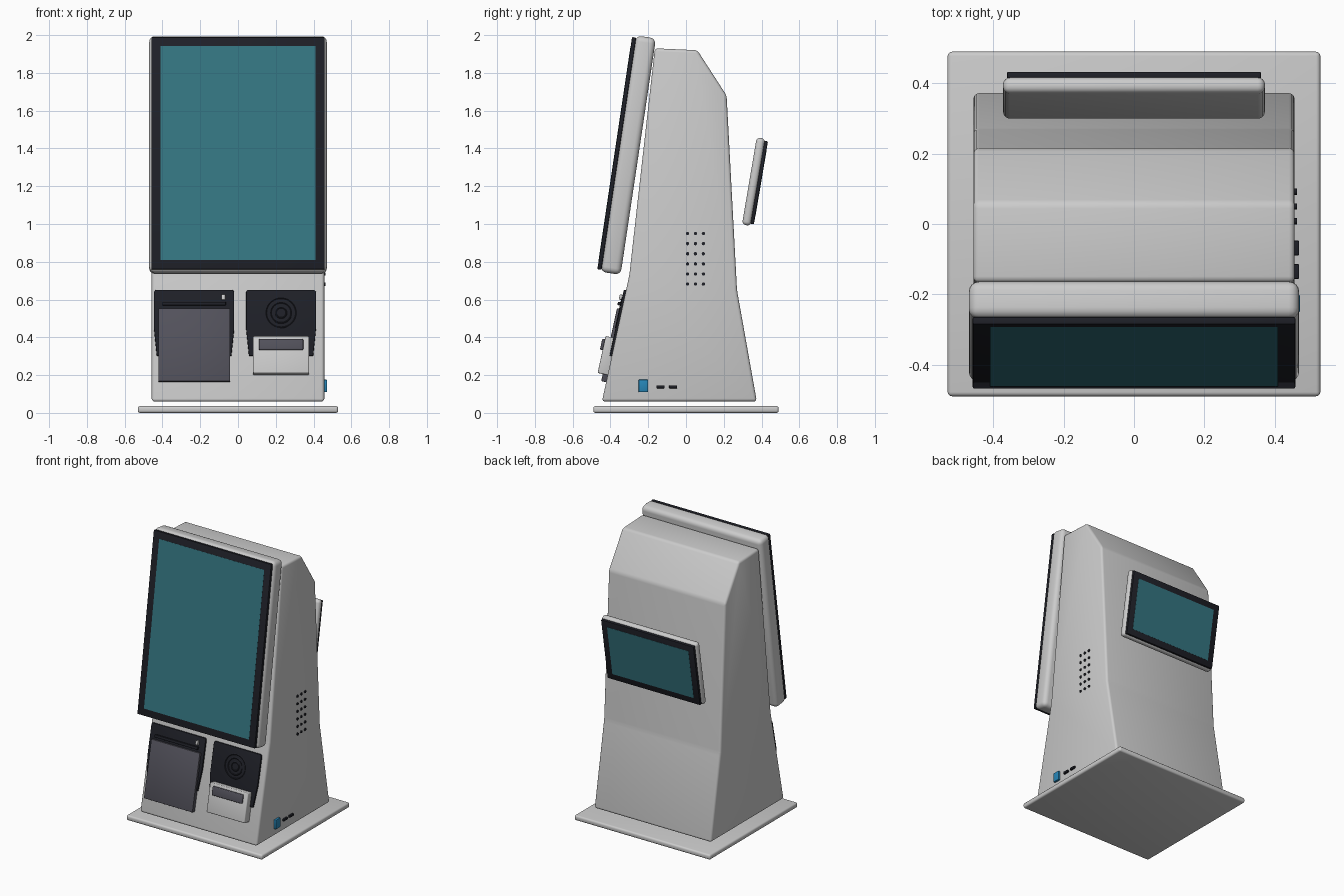
import bpy, bmesh, math
from mathutils import Matrix, Vector

if "Cube" in bpy.data.objects:
    bpy.data.objects.remove(bpy.data.objects["Cube"])


def material(name, r, g, b):
    m = bpy.data.materials.new(name)
    m.diffuse_color = (r, g, b, 1)
    m.use_nodes = True
    m.node_tree.nodes["Principled BSDF"].inputs["Base Color"].default_value = m.diffuse_color
    return m


BLACK = material("black_plastic", 0.013, 0.014, 0.02)
TEAL = material("teal_glass", 0.035, 0.18, 0.22)
FLAP = material("dark_grey", 0.085, 0.083, 0.105)
BLUE = material("blue_plastic", 0.02, 0.24, 0.48)


def finish(name, bm, mat=None, bevel=0, segs=3, loc=(0, 0, 0), tilt=0):
    """Bevel, place (tilt leans the top backwards) and smooth a bmesh."""
    bmesh.ops.recalc_face_normals(bm, faces=bm.faces)
    if bevel:
        bmesh.ops.bevel(bm, geom=bm.edges[:], offset=bevel, segments=segs,
                        profile=0.5, affect='EDGES', clamp_overlap=True)
    me = bpy.data.meshes.new(name)
    bm.to_mesh(me)
    bm.free()
    ob = bpy.data.objects.new(name, me)
    bpy.context.collection.objects.link(ob)
    ob.location = loc
    ob.rotation_euler.x = -tilt
    if mat:
        me.materials.append(mat)
    bpy.ops.object.select_all(action='DESELECT')
    bpy.context.view_layer.objects.active = ob
    ob.select_set(True)
    bpy.ops.object.shade_smooth_by_angle(angle=math.radians(35))
    return ob


def box(name, size, loc, mat=None, bevel=0, tilt=0, segs=3):
    bm = bmesh.new()
    bmesh.ops.create_cube(bm, size=1)
    bmesh.ops.scale(bm, vec=size, verts=bm.verts)
    return finish(name, bm, mat, bevel, segs, loc, tilt)


def prism(name, points, vec, mat=None, bevel=0, loc=(0, 0, 0), tilt=0):
    """Extrude a closed 3D outline along vec."""
    bm = bmesh.new()
    f = bm.faces.new([bm.verts.new(p) for p in points])
    new = bmesh.ops.extrude_face_region(bm, geom=[f])["geom"]
    bmesh.ops.translate(bm, vec=vec, verts=[v for v in new if isinstance(v, bmesh.types.BMVert)])
    if f.is_valid and len(bm.faces) == len(points) + 1:
        bm.faces.new([v for v in f.verts])
    return finish(name, bm, mat, bevel, 3, loc, tilt)


def display(name, w, h, depth, glass, margin, centre, tilt, side, r):
    """Rounded housing, black front plate and teal screen; side=-1 faces front."""
    rot = Matrix.Rotation(-tilt, 3, 'X')
    c = Vector(centre)
    at = lambda y: c + rot @ Vector((0, side * y, 0))
    half = depth / 2
    box(name + "_housing", (w, depth - glass, h), at(-glass / 2), None, r, tilt, 4)
    box(name + "_bezel", (w - 0.022, glass + 0.004, h - 0.022), at(half - glass / 2 - 0.002),
        BLACK, 0.005, tilt, 2)
    box(name + "_screen", (w - 2 * margin, 0.004, h - 2 * margin), at(half - 0.001), TEAL, 0, tilt)


# base plate and body
box("base_plate", (1.06, 0.98, 0.036), (0, 0, 0.018), None, 0.012)
profile = [(-0.445, 0.06), (0.375, 0.06), (0.27, 0.65), (0.215, 1.68),
           (0.06, 1.92), (-0.165, 1.93), (-0.30, 0.73)]
prism("body", [(-0.457, y, z) for y, z in profile], (0.914, 0, 0), None, 0.016)

# main and rear displays
display("main_display", 0.94, 1.265, 0.126, 0.018, 0.06, (0, -0.315, 1.366),
        math.radians(8.5), -1, 0.03)
display("rear_display", 0.745, 0.468, 0.062, 0.016, 0.055, (0, 0.366, 1.223),
        math.radians(9.6), 1, 0.02)

# sloped lower front
SLOPE = math.atan2(0.145, 0.67)


def front(x, z, out):
    return (x, -0.30 - (0.73 - z) * 0.2164 - out, z)


def front_panel(name, x0, x1):
    xc, w = (x0 + x1) / 2, (x1 - x0) / 2
    outline = [(-w, -0.03), (-w + 0.015, -0.178), (w - 0.015, -0.178), (w, -0.03),
               (w, 0.168), (w - 0.008, 0.178), (-w + 0.008, 0.178), (-w, 0.168)]
    prism(name, [(x, -0.012, z) for x, z in outline], (0, 0.03, 0), BLACK, 0.003,
          front(xc, 0.475, 0), SLOPE)


front_panel("printer_panel", -0.445, -0.02)
front_panel("scanner_panel", 0.043, 0.413)
box("printer_flap", (0.38, 0.03, 0.395), front(-0.232, 0.358, 0.012), FLAP, 0.004, SLOPE, 2)
box("receipt_slot", (0.335, 0.03, 0.018), front(-0.232, 0.577, 0.014), BLACK, 0.003, SLOPE, 2)
box("status_light", (0.02, 0.02, 0.028), front(-0.077, 0.612, 0.018), None, 0.003, SLOPE, 2)
box("card_reader", (0.297, 0.06, 0.2), front(0.228, 0.303, 0.025), None, 0.006, SLOPE)
box("card_slot", (0.235, 0.02, 0.06), front(0.228, 0.362, 0.06), FLAP, 0.006, SLOPE)

# scanner rings
for i, r in enumerate((0.028, 0.055, 0.08)):
    bm = bmesh.new()
    n = 40
    ring = []
    for k in range(n):
        a = 2 * math.pi * k / n
        ring.append([bm.verts.new((q * math.cos(a), y, q * math.sin(a)))
                     for q, y in ((r - 0.004, 0), (r, -0.003), (r + 0.004, 0))])
    for k in range(n):
        p, q = ring[k], ring[(k + 1) % n]
        for j in range(2):
            bm.faces.new((p[j], q[j], q[j + 1], p[j + 1]))
    finish(f"scanner_ring_{i + 1}", bm, BLACK, 0, 1, front(0.228, 0.53, 0.0123), SLOPE)

# right side: vent holes, button and ports
bm = bmesh.new()
for i in range(3):
    for j in range(6):
        m = Matrix.Translation((0.457, 0.008 + 0.042 * i, 0.682 + 0.0535 * j)) @ Matrix.Rotation(math.pi / 2, 4, 'Y')
        bmesh.ops.create_cone(bm, cap_ends=True, segments=12, radius1=0.009,
                              radius2=0.009, depth=0.012, matrix=m)
finish("side_vents", bm, BLACK)
box("power_button", (0.03, 0.05, 0.065), (0.457, -0.226, 0.143), BLUE, 0.003, 0, 2)
for i, y in enumerate((-0.135, -0.068)):
    box(f"side_port_{i + 1}", (0.02, 0.042, 0.016), (0.46, y, 0.138), BLACK, 0.003, 0, 2)
